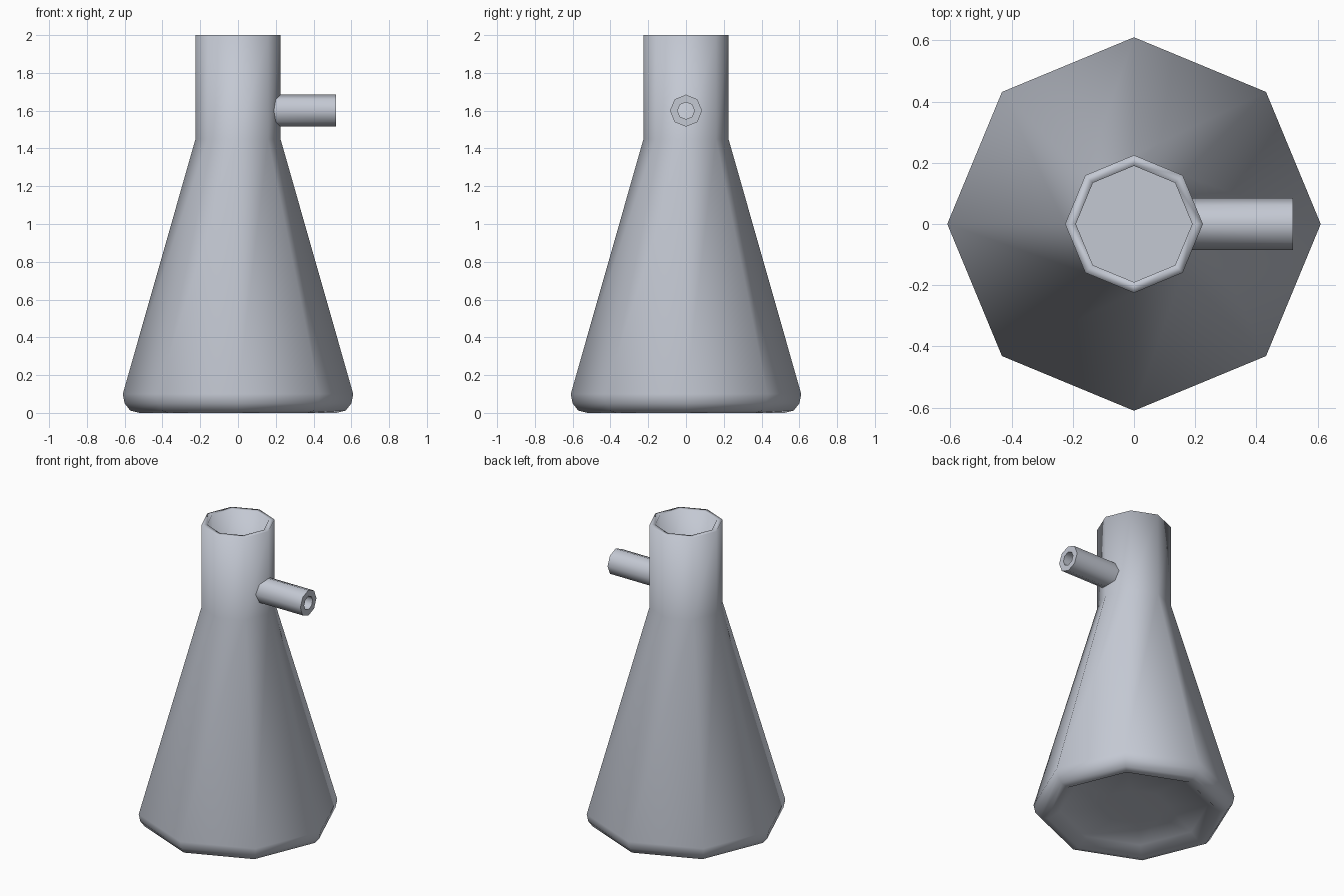
import bpy
import bmesh
from math import cos, sin, pi, tan, radians
from mathutils import Vector

SIDES = 8

cube = bpy.data.objects.get("Cube")
if cube:
    bpy.data.objects.remove(cube, do_unlink=True)

# Single glass-grey material
COLOUR = (0.55, 0.58, 0.65, 1.0)
glass = bpy.data.materials.new("glass grey")
glass.use_nodes = True
glass.diffuse_color = COLOUR
glass.node_tree.nodes["Principled BSDF"].inputs["Base Color"].default_value = COLOUR


def skin(name, rings, closed, smooth_angle):
    """Bridge successive rings; close into a loop, or cap both ends."""
    bm = bmesh.new()
    loops = [[bm.verts.new(p) for p in ring] for ring in rings]
    pairs = list(zip(loops, loops[1:]))
    if closed:
        pairs.append((loops[-1], loops[0]))
    else:
        bm.faces.new(loops[0])
        bm.faces.new(loops[-1])
    for a, b in pairs:
        for i in range(SIDES):
            j = (i + 1) % SIDES
            bm.faces.new((a[i], a[j], b[j], b[i]))
    bmesh.ops.recalc_face_normals(bm, faces=bm.faces)
    mesh = bpy.data.meshes.new(name)
    bm.to_mesh(mesh)
    bm.free()
    mesh.materials.append(glass)
    obj = bpy.data.objects.new(name, mesh)
    bpy.context.collection.objects.link(obj)
    bpy.ops.object.select_all(action="DESELECT")
    obj.select_set(True)
    bpy.context.view_layer.objects.active = obj
    bpy.ops.object.shade_smooth_by_angle(angle=radians(smooth_angle))
    return obj


def turn(i):
    return 2 * pi * i / SIDES


def upright_ring(radius, z):
    return [Vector((radius * cos(turn(i)), radius * sin(turn(i)), z)) for i in range(SIDES)]


def side_ring(radius, x, lean=0.0):
    """Ring about the x axis; lean pulls it back to follow the neck facets."""
    return [Vector((x - lean * abs(radius * cos(turn(i))),
                    radius * cos(turn(i)),
                    1.6 + radius * sin(turn(i)))) for i in range(SIDES)]


# Flask body: underside recess, outer wall, rim, inner wall, floor
profile = [
    (0.2, 0.06), (0.45, 0.05), (0.52, 0.0),
    (0.57, 0.012), (0.6, 0.05), (0.61, 0.1),
    (0.225, 1.45), (0.225, 2.0),
    (0.19, 2.0), (0.19, 1.445),
    (0.57, 0.12), (0.5, 0.09), (0.25, 0.09),
]
skin("flask_body", [upright_ring(r, z) for r, z in profile], False, 180)

# Hollow side spout rooted in the neck wall
lean = tan(pi / SIDES)
skin("side_spout", [
    side_ring(0.085, 0.205, lean), side_ring(0.085, 0.52),
    side_ring(0.045, 0.52), side_ring(0.045, 0.205, lean),
], True, 60)
